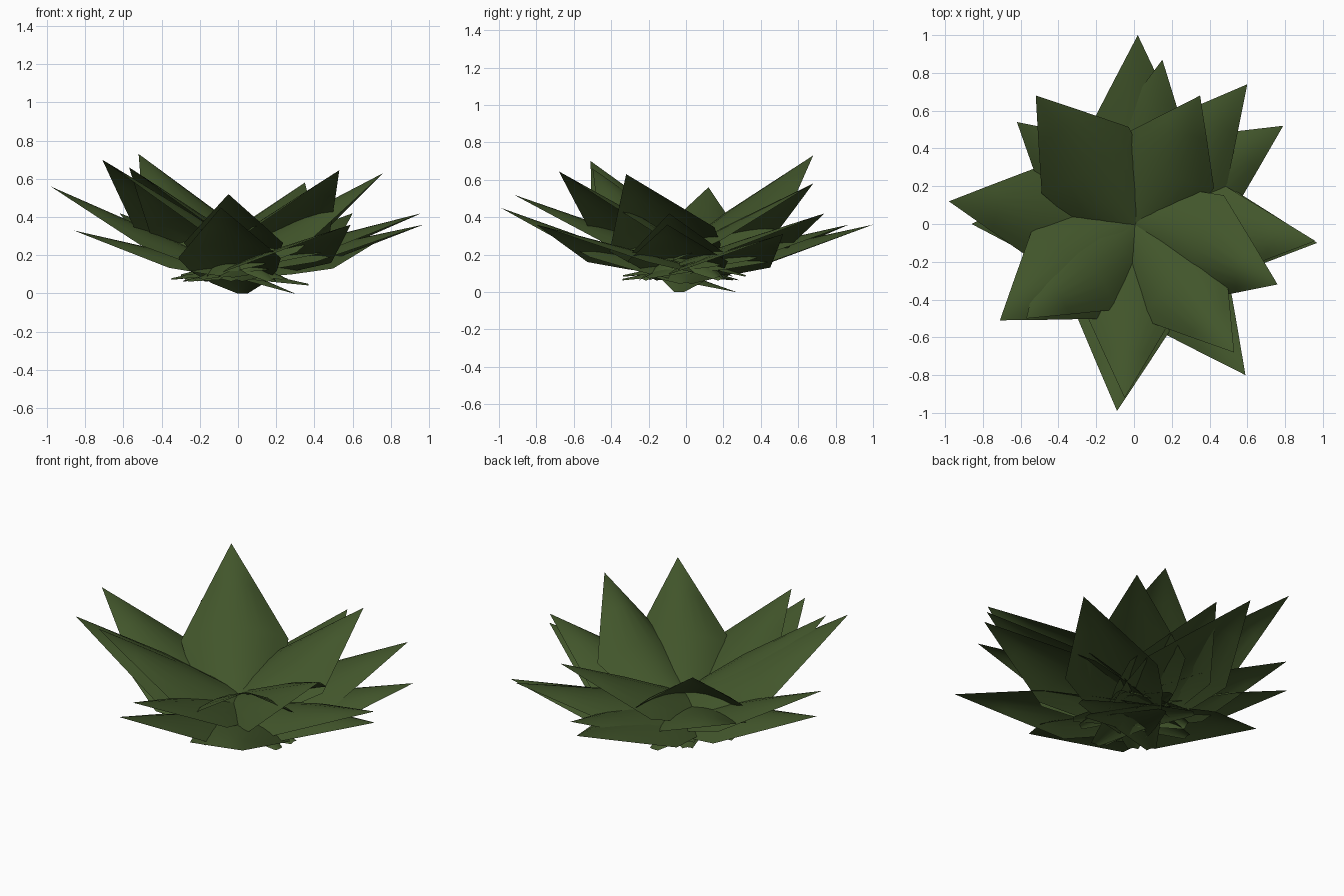
import bpy, bmesh, math
from mathutils import Vector

cube = bpy.data.objects.get("Cube")
if cube:
    bpy.data.objects.remove(cube)

green = bpy.data.materials.new("leaf_green")
green.use_nodes = True
colour = (0.054, 0.092, 0.024, 1)
green.diffuse_color = colour
green.node_tree.nodes["Principled BSDF"].inputs["Base Color"].default_value = colour
green.node_tree.nodes["Principled BSDF"].inputs["Roughness"].default_value = 0.9

# Outline of a leaf: position along its length, share of its full half width
OUTLINE = [(0, 0.1), (0.2, 0.5), (0.4, 0.84), (0.58, 1), (0.8, 0.48), (1, 0)]
ACROSS = 8


def leaf(name, tip, overshoot, base_z, half_width, arch=0.08, roll=0):
    """Pointed leaf that crosses the centre, arched over its long axis."""
    tip = Vector(tip)
    out = Vector((tip.x, tip.y, 0)).normalized()
    base = -out * overshoot + Vector((0, 0, base_z))
    axis = (tip - base).normalized()
    side = Vector((0, 0, 1)).cross(axis).normalized()
    up = axis.cross(side)
    c, s = math.cos(math.radians(roll)), math.sin(math.radians(roll))
    side, up = side * c + up * s, up * c - side * s
    bm = bmesh.new()
    rows = []
    for t, w in OUTLINE[:-1]:
        row = []
        for i in range(ACROSS + 1):
            u = 2 * i / ACROSS - 1
            p = base.lerp(tip, t) + side * (u * w * half_width) - up * (arch * w * u * u)
            p.z = max(p.z, 0)
            row.append(bm.verts.new(p))
        rows.append(row)
    for a, b in zip(rows, rows[1:]):
        for i in range(ACROSS):
            bm.faces.new((a[i + 1], a[i], b[i], b[i + 1]))
    point = bm.verts.new(tip)
    for i in range(ACROSS):
        bm.faces.new((rows[-1][i + 1], rows[-1][i], point))
    bm.normal_update()
    mesh = bpy.data.meshes.new(name)
    bm.to_mesh(mesh)
    bm.free()
    mesh.materials.append(green)
    for poly in mesh.polygons:
        poly.use_smooth = True
    obj = bpy.data.objects.new(name, mesh)
    bpy.context.collection.objects.link(obj)


# Outer ring of low leaves
leaf("low_leaf_back", (0.02, 1.0, 0.36), 0.34, 0.07, 0.27)
leaf("low_leaf_back_inner", (0.15, 0.87, 0.36), 0.34, 0.09, 0.25)
leaf("low_leaf_back_left", (0.6, 0.74, 0.42), 0.33, 0.08, 0.27)
leaf("low_leaf_left_rear", (0.79, 0.52, 0.31), 0.33, 0.07, 0.26)
leaf("low_leaf_left", (0.97, -0.1, 0.36), 0.35, 0.08, 0.27)
leaf("low_leaf_left_upper", (0.96, -0.09, 0.42), 0.3, 0.1, 0.25)
leaf("low_leaf_front_left", (0.59, -0.8, 0.36), 0.33, 0.07, 0.27)
leaf("low_leaf_front", (-0.09, -0.99, 0.45), 0.27, 0, 0.27)
leaf("low_leaf_front_upper", (-0.05, -0.92, 0.52), 0.32, 0.09, 0.26)
leaf("low_leaf_right", (-0.98, 0.12, 0.56), 0.3, 0, 0.27)
leaf("low_leaf_right_lower", (-0.86, 0.0, 0.33), 0.37, 0.05, 0.26)
leaf("low_leaf_back_right", (-0.62, 0.54, 0.42), 0.33, 0.08, 0.26)

# Inner ring of steep leaves
leaf("steep_leaf_back_right", (-0.52, 0.68, 0.73), 0.3, 0.07, 0.29, 0.11)
leaf("steep_leaf_back_left", (0.35, 0.68, 0.58), 0.3, 0.1, 0.29, 0.11)
leaf("steep_leaf_left", (0.76, -0.32, 0.63), 0.3, 0.09, 0.3, 0.14, 14)
leaf("steep_leaf_front_left", (0.53, -0.68, 0.645), 0.3, 0.09, 0.28, 0.11)
leaf("steep_leaf_front_right", (-0.71, -0.51, 0.7), 0.3, 0.08, 0.3, 0.13)
leaf("steep_leaf_front_right_lower", (-0.57, -0.5, 0.66), 0.3, 0.07, 0.28, 0.11)
